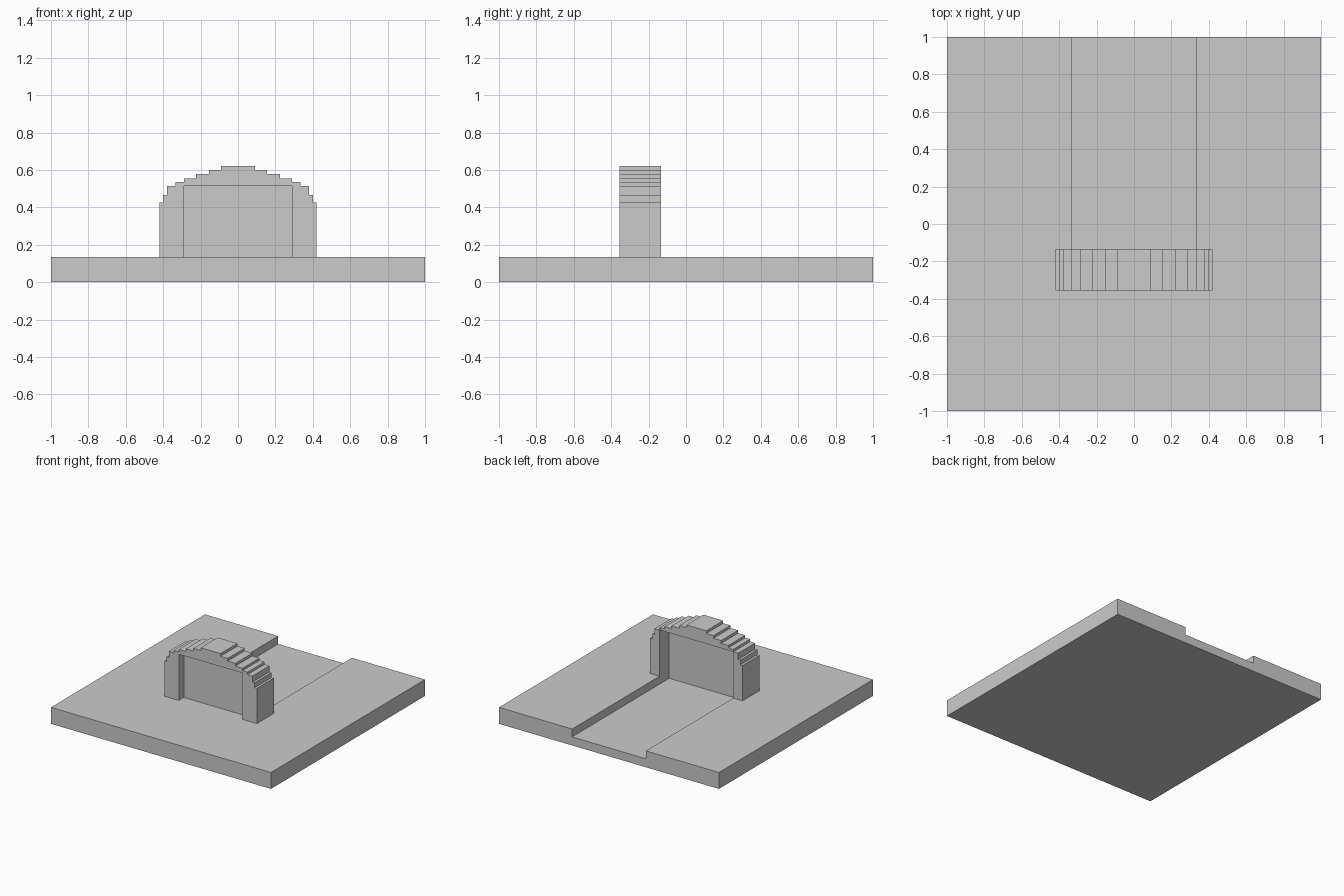
import bpy, bmesh

if "Cube" in bpy.data.objects:
    bpy.data.objects.remove(bpy.data.objects["Cube"])

PLATE_TOP = 0.135
CHANNEL_FLOOR = 0.07
FRONT, BACK = -0.355, -0.135          # arch wall faces
PANEL_FRONT, PANEL_BACK = -0.29, -0.26
OPENING_TOP = 0.515


def prism(name, profile, y0, y1):
    """Extrude an x-z outline from y0 to y1."""
    bm = bmesh.new()
    face = bm.faces.new([bm.verts.new((x, y0, z)) for x, z in profile])
    moved = bmesh.ops.extrude_face_region(bm, geom=[face])["geom"]
    verts = [v for v in moved if isinstance(v, bmesh.types.BMVert)]
    bmesh.ops.translate(bm, verts=verts, vec=(0, y1 - y0, 0))
    bmesh.ops.recalc_face_normals(bm, faces=bm.faces)
    mesh = bpy.data.meshes.new(name)
    bm.to_mesh(mesh)
    bm.free()
    obj = bpy.data.objects.new(name, mesh)
    bpy.context.collection.objects.link(obj)
    return obj


def box(name, half_width, y0, y1, z0, z1):
    w = half_width
    return prism(name, [(-w, z0), (w, z0), (w, z1), (-w, z1)], y0, y1)


def cut(obj, cutter):
    """Subtract the cutter, apply the result and remove the cutter."""
    cutter.hide_render = True
    mod = obj.modifiers.new("cut", 'BOOLEAN')
    mod.operation = 'DIFFERENCE'
    mod.solver = 'EXACT'
    mod.object = cutter
    bpy.context.view_layer.objects.active = obj
    bpy.ops.object.modifier_apply(modifier=mod.name)
    bpy.data.objects.remove(cutter)


# Base plate with a channel running from the panel to the back edge
plate = box("base_plate", 1, -1, 1, 0, PLATE_TOP)
cut(plate, box("channel_cutter", 0.335, PANEL_BACK, 1.1, CHANNEL_FLOOR, 0.3))

# Stepped arch: (outer half width, height) of each step, bottom to top
steps = [(0.42, 0.425), (0.40, 0.465), (0.38, 0.515), (0.335, 0.535),
         (0.29, 0.555), (0.225, 0.578), (0.155, 0.60), (0.09, 0.622)]
right = []
z = PLATE_TOP
for w, top in steps:
    right += [(w, z), (w, top)]
    z = top
arch = prism("stepped_arch", right + [(-x, z) for x, z in reversed(right)], FRONT, BACK)

# Front and wider back recess, leaving a thin panel between
cut(arch, box("front_recess_cutter", 0.29, FRONT - 0.1, PANEL_FRONT, 0.05, OPENING_TOP))
cut(arch, box("back_recess_cutter", 0.335, PANEL_BACK, BACK + 0.1, 0.05, OPENING_TOP))
